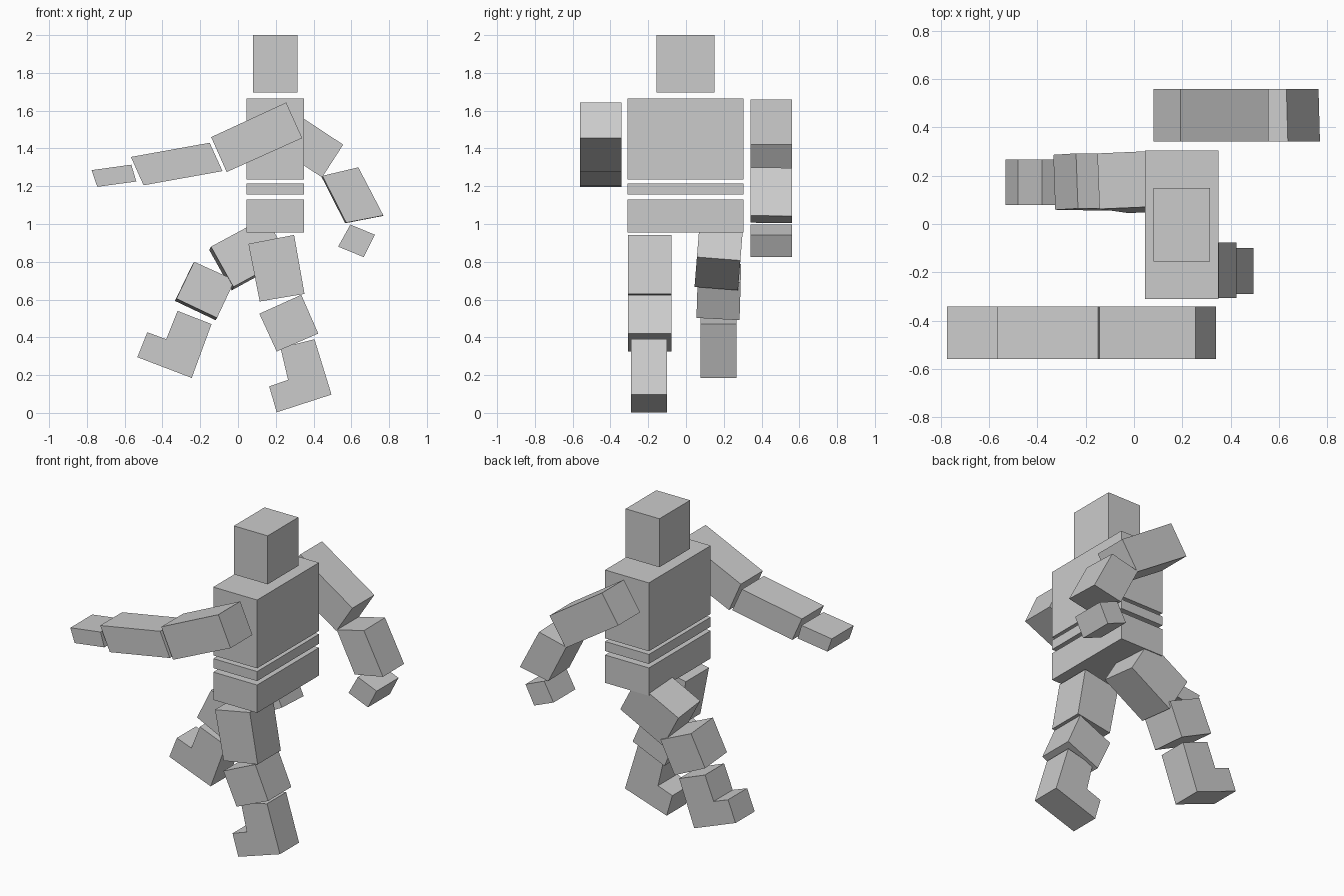
import bpy
import bmesh
from mathutils import Vector

cube = bpy.data.objects.get("Cube")
if cube:
    bpy.data.objects.remove(cube, do_unlink=True)

grey = bpy.data.materials.new("plain grey")
grey.use_nodes = True
tone = (0.6, 0.6, 0.6, 1)
grey.diffuse_color = tone
grey.node_tree.nodes["Principled BSDF"].inputs["Base Color"].default_value = tone


def part(name, depth, outline, shift=(0, 0), lean=0):
    """Extrude an x-z outline through a y range; shift offsets the rear end,
    lean slides the part along y with height."""
    near, far = depth
    mid = sum(z for _, z in outline) / len(outline)
    bm = bmesh.new()
    face = bm.faces.new([bm.verts.new((x, near + lean * (z - mid), z)) for x, z in outline])
    ext = bmesh.ops.extrude_face_region(bm, geom=[face], use_keep_orig=True)
    rear = [v for v in ext["geom"] if isinstance(v, bmesh.types.BMVert)]
    bmesh.ops.translate(bm, verts=rear, vec=Vector((shift[0], far - near, shift[1])))
    bmesh.ops.recalc_face_normals(bm, faces=bm.faces)
    mesh = bpy.data.meshes.new(name)
    bm.to_mesh(mesh)
    bm.free()
    mesh.materials.append(grey)
    bpy.context.collection.objects.link(bpy.data.objects.new(name, mesh))


def block(name, x0, x1, depth, z0, z1):
    part(name, depth, [(x0, z0), (x1, z0), (x1, z1), (x0, z1)])


# Head and stacked body
body = (-0.31, 0.305)
block("head", 0.08, 0.315, (-0.155, 0.15), 1.695, 2.0)
block("chest", 0.045, 0.35, body, 1.235, 1.665)
block("waist", 0.045, 0.35, body, 1.155, 1.215)
block("pelvis", 0.045, 0.35, body, 0.955, 1.13)

# Arm stretched out on the near side
near_arm = (-0.56, -0.342)
part("near_upper_arm", near_arm, [(0.255, 1.643), (0.34, 1.455), (-0.06, 1.275), (-0.142, 1.46)])
part("near_forearm", near_arm, [(-0.15, 1.43), (-0.082, 1.28), (-0.5, 1.205), (-0.567, 1.355)])
part("near_hand", near_arm, [(-0.565, 1.314), (-0.538, 1.225), (-0.745, 1.197), (-0.775, 1.285)])

# Arm hanging on the far side
far_arm = (0.342, 0.56)
part("far_upper_arm", far_arm, [(0.193, 1.66), (0.557, 1.42), (0.445, 1.247), (0.08, 1.485)])
part("far_forearm", far_arm, [(0.447, 1.255), (0.637, 1.3), (0.77, 1.045), (0.573, 1.007)], (-0.006, -0.003))
part("far_hand", far_arm, [(0.595, 0.997), (0.725, 0.943), (0.665, 0.825), (0.53, 0.88)])

# Standing leg
near_leg = (-0.307, -0.077)
part("near_thigh", near_leg, [(0.055, 0.895), (0.297, 0.942), (0.352, 0.63), (0.115, 0.59)])
part("near_shin", near_leg, [(0.113, 0.525), (0.335, 0.625), (0.425, 0.42), (0.205, 0.325)])
part("near_foot", (-0.29, -0.1),
     [(0.225, 0.345), (0.405, 0.39), (0.495, 0.097), (0.205, 0.003), (0.165, 0.14), (0.265, 0.175)])

# Striding leg, tipped slightly sideways
part("far_thigh", (0.06, 0.29), [(-0.143, 0.88), (0.148, 1.037), (0.265, 0.825), (-0.024, 0.667)],
     (-0.009, -0.018), 0.08)
part("far_shin", (0.06, 0.288), [(-0.232, 0.8), (-0.017, 0.703), (-0.111, 0.503), (-0.326, 0.605)],
     (-0.008, -0.012), 0.03)
part("far_foot", (0.078, 0.268),
     [(-0.32, 0.54), (-0.14, 0.47), (-0.245, 0.185), (-0.533, 0.295), (-0.48, 0.427), (-0.38, 0.39)])
